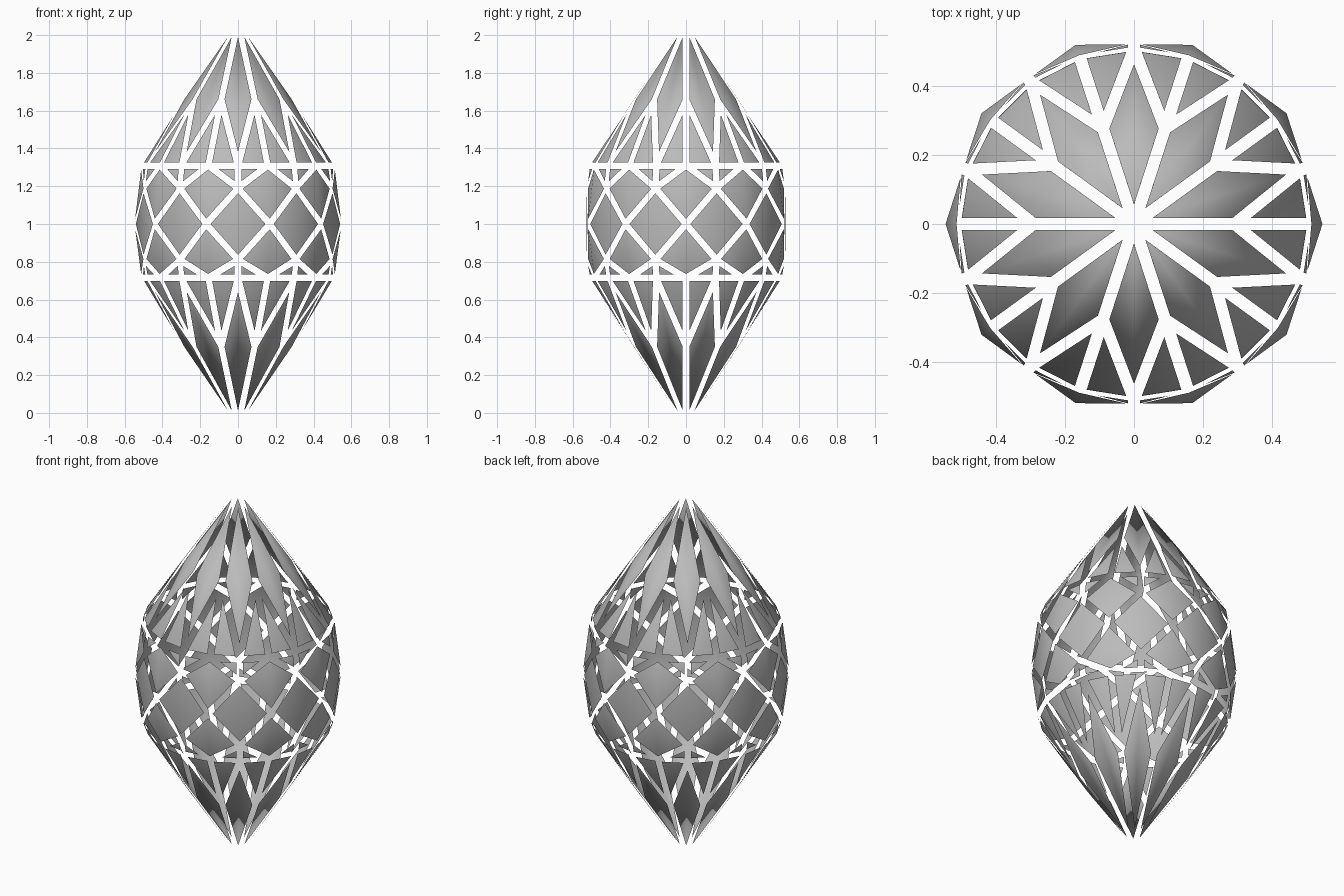
import bpy
import bmesh
import math
from mathutils import Vector

cube = bpy.data.objects.get("Cube")
if cube:
    bpy.data.objects.remove(cube)

SIDES = 10
GAP = 0.018

grey = bpy.data.materials.new("plain grey")
grey.use_nodes = True
grey.diffuse_color = (0.5, 0.5, 0.5, 1)
grey.node_tree.nodes["Principled BSDF"].inputs["Base Color"].default_value = (0.5, 0.5, 0.5, 1)

bm = bmesh.new()


def ring(radius, z, offset):
    """Ten points round the axis; offset is in steps of one tenth turn."""
    turns = [math.tau * (k + offset) / SIDES for k in range(SIDES)]
    return [bm.verts.new((radius * math.cos(a), radius * math.sin(a), z)) for a in turns]


# Rows of corners: spoke rows sit on whole steps, tip rows half way between
waist = ring(0.548, 1.0, 0)


def build_half(apex_z, shoulder_z, girdle_z, node_z):
    """Kites, long triangles, small triangles and diamonds of one half."""
    apex = bm.verts.new((0, 0, apex_z))
    shoulder = ring(0.29, shoulder_z, 0)
    spoke = ring(0.51, girdle_z, 0)
    tip = ring(0.51, girdle_z, 0.5)
    node = ring(0.526, node_z, 0.5)
    for k in range(SIDES):
        n = (k + 1) % SIDES
        bm.faces.new((apex, shoulder[k], tip[k], shoulder[n]))
        bm.faces.new((shoulder[k], spoke[k], tip[k]))
        bm.faces.new((shoulder[n], tip[k], spoke[n]))
        bm.faces.new((tip[k], spoke[k], node[k]))
        bm.faces.new((tip[k], node[k], spoke[n]))
        bm.faces.new((spoke[k], node[k - 1], waist[k], node[k]))
    return node


upper = build_half(2.075, 1.66, 1.31, 1.19)
lower = build_half(-0.075, 0.35, 0.715, 0.81)
for k in range(SIDES):
    bm.faces.new((upper[k], waist[k], lower[k], waist[(k + 1) % SIDES]))

# Remember the rounded normals of the whole shell
bmesh.ops.recalc_face_normals(bm, faces=bm.faces)
bm.normal_update()
corners = [(v.co.copy(), v.normal.copy()) for v in bm.verts]

# Shrink every panel and drop the frame between them
panels = list(bm.faces)
frame = bmesh.ops.inset_individual(bm, faces=panels, thickness=GAP, use_even_offset=True)["faces"]
bmesh.ops.delete(bm, geom=frame, context="FACES")

mesh = bpy.data.meshes.new("faceted_shell_panels")
bm.to_mesh(mesh)
bm.free()
mesh.materials.append(grey)
mesh.shade_smooth()
mesh.normals_split_custom_set_from_vertices(
    [min(corners, key=lambda c: (c[0] - v.co).length)[1] for v in mesh.vertices])
shell = bpy.data.objects.new("faceted_shell_panels", mesh)
bpy.context.collection.objects.link(shell)
